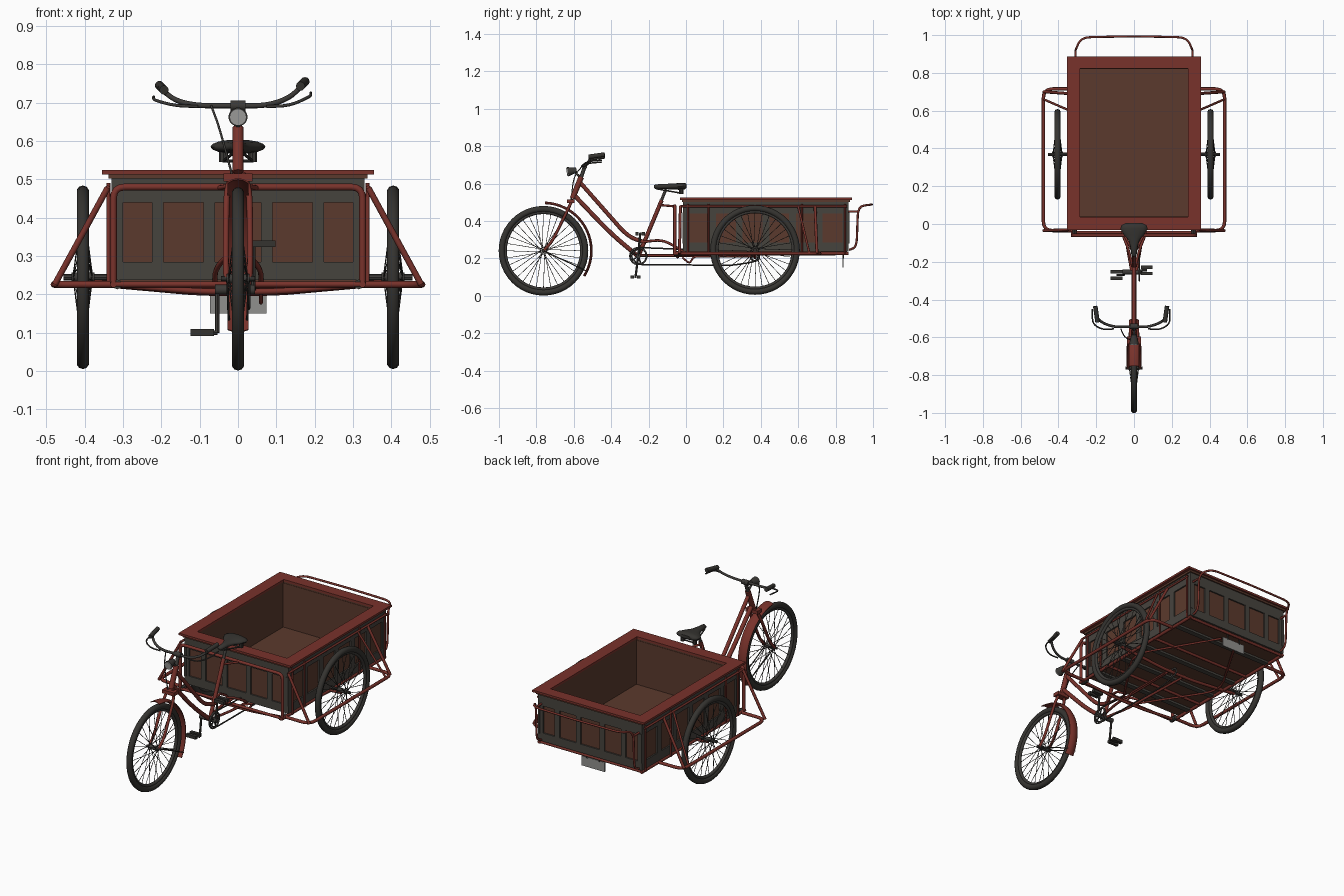
import bpy, bmesh, math
from mathutils import Vector, Matrix

if "Cube" in bpy.data.objects:
    bpy.data.objects.remove(bpy.data.objects["Cube"])


def material(name, rgb):
    m = bpy.data.materials.new(name)
    m.diffuse_color = (*rgb, 1)
    m.use_nodes = True
    m.node_tree.nodes["Principled BSDF"].inputs["Base Color"].default_value = m.diffuse_color
    return m


RED = material("rusty red paint", (0.19, 0.032, 0.024))
BROWN = material("rust brown", (0.105, 0.042, 0.026))
GREY = material("weathered grey", (0.062, 0.057, 0.048))
BLACK = material("tyre black", (0.036, 0.034, 0.030))
METAL = material("dark metal", (0.045, 0.042, 0.038))
LENS = material("lamp glass", (0.38, 0.38, 0.37))
PLATE = material("plate grey", (0.28, 0.28, 0.27))


def finish(name, bm, mat, angle=35):
    me = bpy.data.meshes.new(name)
    bmesh.ops.recalc_face_normals(bm, faces=bm.faces)
    bm.to_mesh(me)
    bm.free()
    return place(name, me, mat, angle)


def place(name, me, mat, angle=35):
    ob = bpy.data.objects.new(name, me)
    bpy.context.collection.objects.link(ob)
    me.materials.clear()
    me.materials.append(mat)
    bpy.ops.object.select_all(action='DESELECT')
    ob.select_set(True)
    bpy.context.view_layer.objects.active = ob
    bpy.ops.object.shade_smooth_by_angle(angle=math.radians(angle))
    return ob


def boxes(name, spans, mat):
    """Boxes given as (x0,x1,y0,y1,z0,z1), joined in one object."""
    bm = bmesh.new()
    for x0, x1, y0, y1, z0, z1 in spans:
        bmesh.ops.create_cube(bm, size=1, matrix=Matrix.Translation(((x0+x1)/2, (y0+y1)/2, (z0+z1)/2))
                              @ Matrix.Diagonal((x1-x0, y1-y0, z1-z0, 1)))
    return finish(name, bm, mat)


def add_rod(bm, a, b, r, r2=None, n=8):
    a, b = Vector(a), Vector(b)
    d = b - a
    mat = Matrix.Translation((a+b)/2) @ d.to_track_quat('Z', 'Y').to_matrix().to_4x4()
    bmesh.ops.create_cone(bm, cap_ends=True, segments=n, radius1=r, radius2=r if r2 is None else r2,
                          depth=d.length, matrix=mat)


def rods(name, pairs, r, mat, n=8, r2=None):
    bm = bmesh.new()
    for a, b in pairs:
        add_rod(bm, a, b, r, r2, n)
    return finish(name, bm, mat)


def tube(name, pts, r, mat, f=0.04, closed=False):
    """Bent tube: a poly line with filleted corners and a round section."""
    P = [Vector(p) for p in pts]
    n, out = len(P), []
    for i, p in enumerate(P):
        if not closed and i in (0, n-1):
            out.append(p)
            continue
        u, v = P[i-1]-p, P[(i+1) % n]-p
        a, b = p+u.normalized()*min(f, u.length*.48), p+v.normalized()*min(f, v.length*.48)
        out += [a*(1-t)**2 + p*2*t*(1-t) + b*t*t for t in (0, .25, .5, .75, 1)]
    cu = bpy.data.curves.new(name, 'CURVE')
    cu.dimensions = '3D'
    cu.bevel_depth, cu.bevel_resolution, cu.use_fill_caps = r, 2, True
    sp = cu.splines.new('POLY')
    sp.points.add(len(out)-1)
    for q, c in zip(sp.points, out):
        q.co = (*c, 1)
    sp.use_cyclic_u = closed
    tmp = bpy.data.objects.new(name, cu)
    me = bpy.data.meshes.new_from_object(tmp)
    bpy.data.objects.remove(tmp)
    return place(name, me, mat, 50)


def torus(name, c, R, r, mat, n=48):
    bpy.ops.mesh.primitive_torus_add(location=c, rotation=(0, math.pi/2, 0), major_radius=R, minor_radius=r,
                                     major_segments=n, minor_segments=10)
    ob = bpy.context.object
    ob.name = name
    ob.data.materials.append(mat)
    bpy.ops.object.shade_smooth()
    return ob


def loft(name, rings, mat):
    bm = bmesh.new()
    R = [[bm.verts.new(p) for p in ring] for ring in rings]
    n = len(R[0])
    for a, b in zip(R, R[1:]):
        for i in range(n):
            bm.faces.new((a[i], a[(i+1) % n], b[(i+1) % n], b[i]))
    bm.faces.new(R[0])
    bm.faces.new(R[-1])
    return finish(name, bm, mat, 50)


# wheels: tyre, rim, hub and crossed spokes
def wheel(name, x, y, z):
    torus(name+"_tyre", (x, y, z), 0.223, 0.0165, BLACK)
    torus(name+"_rim", (x, y, z), 0.205, 0.009, METAL)
    rods(name+"_hub", [((x-.03, y, z), (x+.03, y, z))], 0.012, METAL, 12)
    sp = []
    for k in range(32):
        a, s = 2*math.pi*k/32, (-1)**k
        b = a + (.5 if k % 4 < 2 else -.5)
        sp.append(((x+s*.024, y+.014*math.cos(b), z+.014*math.sin(b)), (x, y+.2*math.cos(a), z+.2*math.sin(a))))
    rods(name+"_spokes", sp, 0.0016, METAL, 5)


FY, RY, WZ = -0.762, 0.369, 0.2405
wheel("front_wheel", 0, FY, WZ)
for s, side in ((1, "right"), (-1, "left")):
    wheel(side+"_rear_wheel", s*.405, RY, WZ+.004)
    rods(side+"_axle", [((s*.33, RY, WZ+.004), (s*.455, RY, WZ+.004))], 0.008, METAL)

# cargo box: brown walls and floor with grey posts and rails on the outside
X, Y0, Y1, B, T = 0.33, -0.015, 0.87, 0.237, 0.505
boxes("box_walls", [(-X+.008, -.287, Y0+.008, Y1-.008, B, T), (.287, X-.008, Y0+.008, Y1-.008, B, T),
                    (-.287, .287, Y0+.008, .04, B, T), (-.287, .287, .82, Y1-.008, B, T)], BROWN)
boxes("box_floor", [(-X+.01, X-.01, Y0+.01, Y1-.01, B-.003, B+.015)], BROWN)
frame = []
for y0, y1 in ((Y0, Y0+.012), (Y1-.012, Y1)):
    frame += [(-X, X, y0, y1, B, .285), (-X, X, y0, y1, .44, T)]
    for x in (-.315, -.21, -.075, .075, .21, .315):
        frame.append((x-.015, x+.015, y0, y1, .28, .445))
for x0, x1 in ((-X, -X+.012), (X-.012, X)):
    frame += [(x0, x1, Y0, Y1, B, .285), (x0, x1, Y0, Y1, .44, T)]
    for k in range(7):
        y = Y0+.015+k*(Y1-Y0-.03)/6
        frame.append((x0, x1, y-.018, y+.018, .28, .445))
boxes("box_frame", frame, GREY)


def rim(name, x, y0, y1, z0, z1, mat):
    boxes(name, [(-x, -.285, y0, y1, z0, z1), (.285, x, y0, y1, z0, z1),
                 (-.285, .285, y0, .038, z0, z1), (-.285, .285, .822, y1, z0, z1)], mat)


rim("box_rim_top", .355, -.032, .888, .513, .525, RED)
rim("box_rim_step", .338, -.022, .878, .502, .513, BROWN)

# chassis below the box
for s, side in ((1, "right"), (-1, "left")):
    tube(side+"_bottom_rail", [(s*.325, -.07, .226), (s*.325, .87, .226)], .009, RED)
    tube(side+"_side_guard", [(s*.325, -.035, .226), (s*.48, -.035, .226), (s*.48, .715, .226), (s*.325, .715, .226)],
         .009, RED, .05)
    tube(side+"_upper_side_rail", [(s*.34, -.03, .478), (s*.34, .86, .478)], .006, RED)
    for y0, y1 in ((-.035, -.03), (.70, .69)):
        tube(side+"_guard_brace", [(s*.478, y0, .226), (s*.34, y1, .478)], .008, RED)
    tube(side+"_slant_stay", [(s*.478, .66, .226), (s*.34, .60, .478)], .006, RED)
    for y in (0.01, .12, .62, .85):
        tube(side+"_wall_stay", [(s*.338, y, .226), (s*.338, y, .49)], .005, RED)
    tube(side+"_floor_brace", [(s*.03, -.06, .218), (s*.31, .36, .222), (s*.05, .80, .222)], .006, RED, .1)
    rods(side+"_bracket", [((s*.315, -.065, .226), (s*.315, -.02, .226))], .013, METAL)
tube("front_guard_loop", [(-.325, -.06, .226), (-.325, -.06, .48), (.325, -.06, .48), (.325, -.06, .226)], .009, RED, .03)
for y in (-.06, .17, .56, .86):
    tube("cross_rail", [(-.33, y, .226), (.33, y, .226)], .008, RED)
tube("axle_truss", [(-.40, RY, .232), (-.1, RY, .205), (.1, RY, .205), (.40, RY, .232)], .009, RED, .05)
tube("front_truss", [(-.33, -.045, .226), (-.1, -.045, .207), (.1, -.045, .207), (.33, -.045, .226)], .008, RED, .05)
boxes("floor_beams", [(-.32, .32, y-.015, y+.015, .222, .236) for y in (.08, .28, .46, .74)], GREY)

# push handle and number plate at the back
tube("push_handle", [(-.31, .872, .245), (-.31, .912, .26), (-.31, .92, .478), (-.28, 1-.012, .487), (0, .994, .487),
                     (.28, 1-.012, .487), (.31, .92, .478), (.31, .912, .26), (.31, .872, .245)], .006, RED, .05)
for s in (1, -1):
    tube("handle_stay", [(s*.31, .86, .45), (s*.31, .918, .45)], .006, RED)
boxes("rear_plate", [(-.073, .075, .836, .842, .15, .205)], PLATE)
rods("plate_hangers", [((x, .842, .2), (x, .842, .235)) for x in (-.04, .04)], .004, METAL)

# bicycle frame
tube("head_tube", [(0, -.56, .635), (0, -.607, .52)], .015, RED)
tube("upper_down_tube", [(0, -.57, .61), (0, -.31, .315), (0, -.22, .285)], .011, RED, .07)
tube("lower_down_tube", [(0, -.60, .54), (0, -.40, .33), (0, -.255, .21)], .012, RED, .1)
tube("seat_tube", [(0, -.255, .21), (0, -.13, .51)], .011, RED)
tube("seat_post", [(0, -.135, .50), (0, -.107, .57)], .008, METAL)
for s, side in ((1, "right"), (-1, "left")):
    tube(side+"_upper_stay", [(s*.008, -.225, .288), (s*.03, -.13, .30), (s*.06, -.06, .265), (s*.06, 0, .226)],
         .007, RED, .05)
    tube(side+"_chain_stay", [(s*.012, -.255, .215), (s*.04, -.1, .215), (s*.05, .37, .212)], .007, RED)
    tube(side+"_seat_stay", [(s*.01, -.14, .485), (s*.05, -.062, .478)], .006, RED)
    # front fork and mudguard stay
    tube(side+"_fork_blade", [(s*.012, -.607, .515), (s*.03, -.625, .475), (s*.032, -.715, .29), (s*.03, FY, WZ)],
         .008, RED, .05)
    tube(side+"_mudguard_stay", [(s*.028, FY, WZ), (s*.024, FY+.235, .13)], .003, METAL)
rods("front_axle", [((-.045, FY, WZ), (.045, FY, WZ))], .007, METAL)
boxes("fork_crown", [(-.038, .038, -.635, -.595, .495, .515)], RED)

# front mudguard: curved section swept around the wheel
rings = []
for k in range(25):
    a = math.radians(88 - k*5)
    sec = [(w*.027, .263-.010*w*w) for w in (-1, -.5, 0, .5, 1)]
    sec += [(x, r-.004) for x, r in reversed(sec)]
    rings.append([(x, FY+r*math.cos(a), WZ+r*math.sin(a)) for x, r in sec])
loft("front_mudguard", rings, RED)

# handlebar, grips, levers and lamp
H = -.015
tube("steering_stem", [(0, -.565, .62), (0, -.538, .70)], .010, METAL)
tube("handlebar", [(H-.19, -.49, .74), (H-.15, -.525, .705), (H-.09, -.545, .692), (H+.09, -.545, .692),
                   (H+.15, -.525, .712), (H+.185, -.50, .748)], .007, METAL, .035)
for s, side, z in ((1, "right", .755), (-1, "left", .745)):
    rods(side+"_grip", [((H+s*.178, -.52, z-.012), (H+s*.19, -.435, z))], .012, BLACK, 12)
    tube(side+"_brake_lever", [(H+s*.09, -.555, .69), (H+s*.15, -.56, .692), (H+s*.205, -.53, z-.038),
                               (H+s*.205, -.45, z-.03)], .004, METAL, .03)
rods("handlebar_clamp", [((-.02, -.542, .692), (.02, -.542, .692))], .014, METAL, 12)
rods("lamp_body", [((0, -.632, .663), (0, -.585, .672))], .025, METAL, 20, .013)
rods("lamp_lens", [((0, -.638, .662), (0, -.632, .663))], .022, LENS, 20)
tube("lamp_bracket", [(0, -.60, .665), (0, -.56, .63)], .006, METAL)
tube("brake_cable", [(-.07, -.555, .692), (-.05, -.60, .64), (-.015, -.615, .51)], .003, METAL, .06)

# saddle: lofted sections from nose to back, with two springs
rings = []
for y, w, z, h in ((-.172, .006, .583, .006), (-.165, .014, .583, .012), (-.12, .019, .584, .014), (-.085, .03, .584, .015),
                   (-.055, .056, .584, .017), (-.025, .072, .585, .019), (-.006, .066, .586, .017), (.004, .045, .586, .009)):
    rings.append([(w*math.cos(t*math.pi/8), y, z + h*math.sin(t*math.pi/8)) for t in range(16)])
loft("saddle", rings, BLACK)
rods("saddle_springs", [((s*.038, -.025, .545), (s*.038, -.025, .572)) for s in (1, -1)], .012, METAL, 10)
rods("saddle_rails", [((s*.038, -.025, .548), (s*.008, -.16, .572)) for s in (1, -1)]
     + [((-.04, -.03, .548), (.04, -.03, .548))], .004, METAL)

# cranks, pedals, chain and sprockets
CY, CZ = -.255, .212
rods("bottom_bracket", [((-.06, CY, CZ), (.045, CY, CZ))], .013, METAL, 12)
torus("chainring", (.028, CY, CZ), .044, .005, METAL, 32)
rods("chainring_arms", [((.028, CY, CZ), (.028, CY+.044*math.cos(k*1.2566), CZ+.044*math.sin(k*1.2566)))
                        for k in range(5)], .004, METAL)
for x, px, y, z in ((-.054, -.092, -.27, .10), (.04, .068, -.245, .332)):
    rods("crank", [((x, CY, CZ), (x, y, z)), ((x, y, z), (px, y, z))], .006, METAL)
    boxes("pedal", [(px-.032, px+.03, y+d-.009, y+d+.009, z-.009, z+.009) for d in (-.017, .017)], BLACK)
tube("chain", [(.028, CY, CZ+.046), (.028, RY, .232), (.028, RY+.03, .208), (.028, RY, .182), (.028, .25, .163),
               (.028, CY, CZ-.046), (.028, CY-.046, CZ)], .004, METAL, .03, True)
torus("rear_sprocket", (.028, RY, .208), .022, .005, METAL, 24)
tube("brake_rod", [(.06, -.02, .205), (.06, .02, .17), (.06, .04, .21), (.06, .33, .21)], .005, RED, .02)
